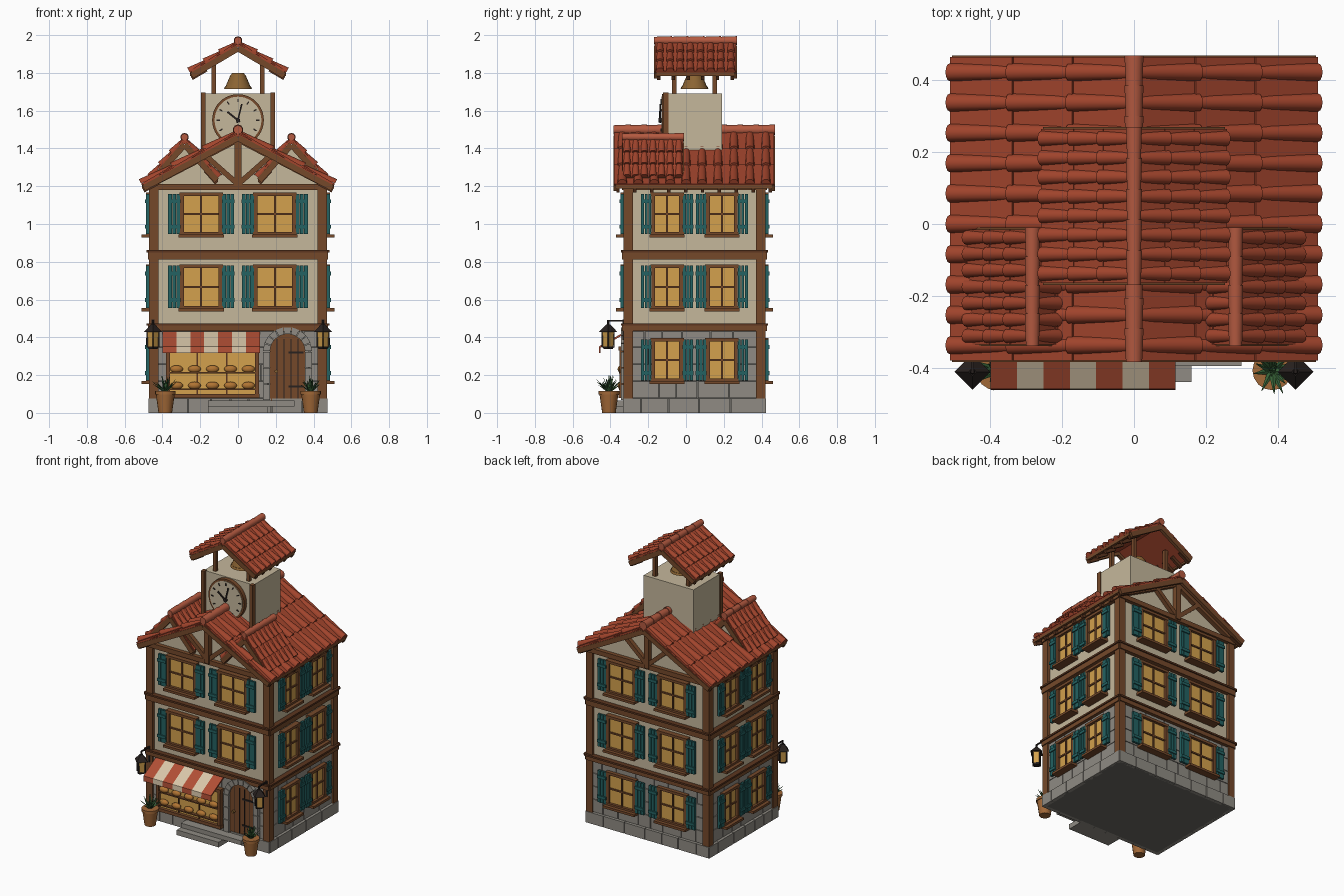
import bpy, bmesh, random
from math import sin, cos, pi, atan2, hypot, radians
from mathutils import Matrix, Vector

if "Cube" in bpy.data.objects:
    bpy.data.objects.remove(bpy.data.objects["Cube"])

random.seed(4)
T, R, I = Matrix.Translation, Matrix.Rotation, Matrix.Identity(4)
COL = dict(cream=(196, 182, 154), wood=(116, 74, 46), dark_wood=(92, 56, 36), tile=(160, 70, 48),
           ridge=(178, 90, 66), teal=(40, 98, 98), glass=(210, 160, 78), stone=(142, 138, 130),
           stone_dark=(106, 104, 100), iron=(44, 38, 36), bread=(176, 116, 54), bronze=(138, 100, 54),
           clay=(160, 104, 58), leaf=(58, 98, 58), red=(176, 80, 56), stripe=(216, 198, 168))
MATS, PARTS = {}, {}


def part(name, color):
    """Growing mesh for one named part."""
    return PARTS.setdefault(name, (bmesh.new(), color))[0]


def box(name, color, c, s, M=I, rot=I):
    bmesh.ops.create_cube(part(name, color), size=1, matrix=M @ T(c) @ rot @ Matrix.Diagonal((*s, 1)))


def beam(name, color, p, q, w, y, d, M=I):
    """Timber between two (x, z) points, centred on y."""
    dx, dz = q[0] - p[0], q[1] - p[1]
    box(name, color, ((p[0] + q[0]) / 2, y, (p[1] + q[1]) / 2), (hypot(dx, dz), d, w), M,
        R(-atan2(dz, dx), 4, 'Y'))


def prism(name, color, pts, y0, y1, M=I):
    bm = part(name, color)
    a, b = ([bm.verts.new(M @ Vector((x, y, z))) for x, z in pts] for y in (y0, y1))
    bm.faces.new(a)
    bm.faces.new(b[::-1])
    for i in range(len(pts)):
        j = (i + 1) % len(pts)
        bm.faces.new((a[j], a[i], b[i], b[j]))


def cone(name, color, c, r1, r2, depth, seg=12, M=I, rot=I):
    bmesh.ops.create_cone(part(name, color), cap_ends=True, segments=seg, radius1=r1, radius2=r2,
                          depth=depth, matrix=M @ T(c) @ rot)


def roof(name, cx, half, apex, eave, y0, y1, cols, rows, r, tails):
    """Gabled roof with barrel tiles, ridge caps, bargeboards, fascia and rafter tails."""
    L, rise = hypot(half, apex - eave), apex - eave
    t = 0.02
    prism(name + "_deck", 'tile', [(cx - half, eave), (cx, apex), (cx + half, eave), (cx + half, eave + t),
                                   (cx, apex + t), (cx - half, eave + t)], y0, y1)
    bm = part(name + "_tiles", 'tile')
    for s in (-1, 1):
        down, n = Vector((s * half, 0, -rise)) / L, Vector((s * rise, 0, half)) / L
        top = Vector((cx, 0, apex + t))
        for j in range(rows):
            a, b = j * L / rows, (j + 1) * L / rows + 0.012
            for i in range(cols):
                y = y0 + (i + 0.5) * (y1 - y0) / cols
                rings = []
                for dist, rr, lift in ((a, r * 0.82, -0.003), (b, r, 0.006)):
                    o = top + down * dist + n * lift + Vector((0, y, 0))
                    rings.append([bm.verts.new(o + Vector((0, rr * cos(k * pi / 6), 0)) + n * rr * sin(k * pi / 6))
                                  for k in range(7)])
                u, v = rings
                bm.faces.new(u)
                bm.faces.new(v[::-1])
                for k in range(7):
                    m = (k + 1) % 7
                    bm.faces.new((u[m], u[k], v[k], v[m]))
            mid = top + down * (a + b) / 2 + n * 0.004
            box(name + "_pans", 'tile', (mid.x, (y0 + y1) / 2, mid.z), (b - a, y1 - y0, 0.008), I,
                R(atan2(rise, half) * s + 0.04 * s, 4, 'Y'))
        for y in (y0 + 0.006, y1 - 0.006):
            beam(name + "_bargeboards", 'wood', (cx, apex - 0.005), (cx + s * half, eave - 0.005), 0.032, y, 0.022)
        box(name + "_fascia", 'wood', (cx + s * half, (y0 + y1) / 2, eave + 0.006), (0.016, y1 - y0 - 0.02, 0.026))
        for i in range(tails):
            y = y0 + 0.02 + i * (y1 - y0 - 0.04) / (tails - 1)
            p = Vector((cx + s * half, 0, eave - 0.018))
            q = p - down * 0.09
            beam(name + "_rafter_tails", 'dark_wood', (q.x, q.z), (p.x, p.z), 0.022, y, 0.018)
    count = max(3, round((y1 - y0) / 0.085))
    step = (y1 - y0) / count
    for i in range(count):
        cone(name + "_ridge_caps", 'ridge', (cx, y0 + (i + 0.5) * step, apex + t + r * 0.75), r * 1.12, r * 0.95,
             step + 0.01, 10, rot=R(pi / 2, 4, 'X'))


def window(M, u, z0, z1, w, sw):
    """Window with frame, glazing bars, sill and a pair of boarded shutters."""
    h, zc = z1 - z0, (z0 + z1) / 2
    box("window_glass", 'glass', (u, -0.008, zc), (w, 0.02, h), M)
    for s in (-1, 1):
        box("window_frames", 'wood', (u + s * (w / 2 - 0.009), -0.016, zc), (0.02, 0.036, h), M)
        box("window_frames", 'wood', (u, -0.016, zc + s * (h / 2 - 0.008)), (w + 0.012, 0.04, 0.018), M)
        x = u + s * (w / 2 + sw / 2)
        for k in (-1, 0, 1):
            box("shutters", 'teal', (x + k * sw / 3, -0.028, zc), (sw / 3 - 0.003, 0.016, h - 0.012), M)
        for k in (-1, 1):
            box("shutters", 'teal', (x, -0.036, zc + k * h * 0.3), (sw, 0.014, 0.02), M)
    box("window_bars", 'wood', (u, -0.018, zc), (0.01, 0.016, h), M)
    box("window_bars", 'wood', (u, -0.018, zc), (w, 0.016, 0.01), M)
    box("window_sills", 'wood', (u, -0.03, z0 - 0.004), (w + 0.02, 0.06, 0.016), M)


# Wall frames: local x runs along the wall, local -y points outwards
FRONT, BACK = T((0, -0.31, 0)), T((0, 0.40, 0)) @ R(pi, 4, 'Z')
RIGHT, LEFT = T((0.45, 0.045, 0)) @ R(pi / 2, 4, 'Z'), T((-0.45, 0.045, 0)) @ R(-pi / 2, 4, 'Z')

# Body: plinth, ground floor and upper walls
box("plinth_core", 'stone_dark', (0, 0.045, 0.0375), (0.93, 0.74, 0.075))
box("ground_floor_wall", 'stone_dark', (0, 0.045, 0.25), (0.90, 0.71, 0.40))
prism("upper_walls", 'cream', [(-0.45, 0.43), (0.45, 0.43), (0.45, 1.222), (0, 1.458), (-0.45, 1.222)], -0.31, 0.40)

for M, half in ((FRONT, 0.45), (BACK, 0.45), (RIGHT, 0.355), (LEFT, 0.355)):
    # Stone blocks in courses
    for z0, z1, out in ((0, 0.076, 0.024), (0.08, 0.165, 0.01), (0.169, 0.255, 0.01), (0.259, 0.345, 0.01),
                        (0.349, 0.43, 0.01)):
        x, end = -half - (0.022 if z0 == 0 else 0), half + (0.022 if z0 == 0 else 0)
        while x < end - 0.001:
            w = random.uniform(0.09, 0.17)
            w = end - x if end - x - w < 0.06 else w
            box("stone_blocks", 'stone', (x + w / 2, -out / 2, (z0 + z1) / 2), (w - 0.005, out, z1 - z0), M)
            x += w
    # Floor beams
    for z, h in ((0.45, 0.032), (0.835, 0.045), (1.197, 0.032)):
        box("floor_beams", 'wood', (0, -0.01, z), (2 * half + 0.04, 0.035, h), M)
    for z in (0.468, 0.856):
        box("beam_mouldings", 'dark_wood', (0, -0.012, z), (2 * half + 0.05, 0.046, 0.012), M)
    # Windows
    wide = half > 0.4
    for z0, z1 in ((0.165, 0.395), (0.55, 0.785), (0.94, 1.165)):
        if M is FRONT and z0 < 0.5:
            continue
        for s in (-1, 1):
            window(M, s * (0.195 if wide else 0.145), z0, z1, 0.22 if wide else 0.165, 0.066 if wide else 0.056)
    # Gable timbers
    if wide:
        box("gable_timbers", 'wood', (0, -0.015, 1.32), (0.036, 0.04, 0.26), M)
        for s in (-1, 1):
            beam("gable_timbers", 'wood', (0, 1.21), (s * 0.17, 1.36), 0.028, -0.012, 0.034, M)
            beam("gable_timbers", 'wood', (0, 1.45), (s * 0.47, 1.205), 0.035, -0.012, 0.036, M)

for x in (-0.446, 0.446):
    for y in (-0.305, 0.395):
        box("corner_posts", 'wood', (x, y, 0.64), (0.048, 0.05, 1.13))

# Main roof and two dormers
roof("main_roof", 0, 0.5, 1.46, 1.195, -0.38, 0.465, 10, 3, 0.025, 10)
for s, side in ((-1, "left"), (1, "right")):
    cx = s * 0.283
    roof(side + "_dormer_roof", cx, 0.17, 1.425, 1.235, -0.335, -0.015, 7, 3, 0.02, 3)
    prism("dormer_bodies", 'cream', [(cx - 0.14, 1.22), (cx + 0.14, 1.22), (cx + 0.14, 1.26), (cx, 1.42),
                                     (cx - 0.14, 1.26)], -0.305, -0.03)

# Clock tower
box("clock_tower", 'cream', (0, 0.045, 1.45), (0.38, 0.29, 0.48))
for s in (-1, 1):
    box("tower_posts", 'wood', (s * 0.185, -0.108, 1.46), (0.024, 0.03, 0.47))
CL = T((0, 0, 1.55))
flip = R(pi / 2, 4, 'X')
cone("clock_rim", 'wood', (0, -0.112, 0), 0.137, 0.137, 0.03, 40, CL, flip)
cone("clock_face", 'cream', (0, -0.126, 0), 0.124, 0.124, 0.01, 40, CL, flip)
for k in range(12):
    a = k * pi / 6
    beam("clock_ticks", 'iron', (0.095 * cos(a), 0.095 * sin(a)), (0.113 * cos(a), 0.113 * sin(a)), 0.007, -0.132, 0.006, CL)
beam("clock_hands", 'iron', (-0.004, -0.015), (0.02, 0.085), 0.008, -0.136, 0.006, CL)
beam("clock_hands", 'iron', (0.01, -0.009), (-0.056, 0.044), 0.01, -0.14, 0.006, CL)
cone("clock_hub", 'iron', (0, -0.138, 0), 0.012, 0.012, 0.014, 12, CL, flip)

# Belfry: posts, bell and roof
for x in (-0.128, 0.128):
    for y in (-0.063, 0.153):
        box("belfry_posts", 'wood', (x, y, 1.772), (0.024, 0.024, 0.165))
for z, r1, r2, d in ((1.722, 0.074, 0.068, 0.014), (1.756, 0.066, 0.042, 0.056), (1.792, 0.042, 0.03, 0.016)):
    cone("bell", 'bronze', (0, 0.045, z), r1, r2, d, 20)
roof("belfry_roof", 0, 0.245, 1.935, 1.79, -0.165, 0.265, 8, 3, 0.021, 6)

# Shop window with shelves and loaves
box("shop_glass", 'glass', (-0.135, -0.01, 0.21), (0.48, 0.03, 0.25), FRONT)
for x in (-0.37, 0.10):
    box("shop_frame", 'wood', (x, -0.02, 0.215), (0.022, 0.045, 0.27), FRONT)
for z in (0.09, 0.34):
    box("shop_frame", 'wood', (-0.135, -0.022, z), (0.50, 0.05, 0.022), FRONT)
for x in (-0.215, -0.06):
    box("shop_bars", 'dark_wood', (x, -0.026, 0.21), (0.008, 0.012, 0.25), FRONT)
for z in (0.125, 0.212):
    box("shop_shelves", 'wood', (-0.135, -0.03, z), (0.46, 0.03, 0.008), FRONT)
    for i in range(5):
        bmesh.ops.create_uvsphere(part("loaves", 'bread'), u_segments=12, v_segments=8, radius=1, matrix=FRONT @ T(
            (-0.325 + i * 0.095, -0.034, z + 0.02)) @ Matrix.Diagonal((0.034, 0.018, 0.02, 1)))

# Striped awning
for i in range(7):
    x = -0.40 + i * 0.0737
    name, color = (("awning_cream_stripes", 'stripe'), ("awning_red_stripes", 'red'))[i % 2 == 0]
    prism(name, color, [(-0.32, 0.432), (-0.46, 0.352), (-0.462, 0.316), (-0.454, 0.316), (-0.452, 0.346),
                        (-0.32, 0.42)], -x - 0.0737, -x, R(pi / 2, 4, 'Z'))

# Arched door with stone surround
cx, r, zs = 0.262, 0.093, 0.325
arc = [(cx + r * cos(k * pi / 14), zs + r * sin(k * pi / 14)) for k in range(15)]
prism("door", 'wood', [(cx - r, 0.065), (cx + r, 0.065)] + arc, -0.02, 0.01, FRONT)
for k in (-0.056, -0.019, 0.019, 0.056):
    box("door_grooves", 'iron', (cx + k, -0.02, 0.23), (0.004, 0.003, 0.32), FRONT)
for z in (0.14, 0.32):
    box("door_hinges", 'iron', (cx + 0.045, -0.023, z), (0.08, 0.006, 0.01), FRONT)
cone("door_knob", 'bronze', (cx - 0.06, -0.028, 0.22), 0.009, 0.009, 0.02, 10, FRONT, flip)
for k in range(9):
    a, b = k * pi / 9 + 0.015, (k + 1) * pi / 9 - 0.015
    prism("door_arch", 'stone', [(cx + q * cos(t), zs + q * sin(t)) for q, t in
                                 ((r, a), (0.13, a), (0.13, b), (r, b))], -0.035, 0, FRONT)
for s in (-1, 1):
    for k in range(3):
        box("door_jambs", 'stone', (cx + s * 0.1115, -0.0175, 0.11 + k * 0.086), (0.037, 0.035, 0.082), FRONT)

# Front steps
box("lower_step", 'stone', (0, -0.385, 0.0175), (0.32, 0.11, 0.035))
box("upper_step", 'stone', (0.07, -0.36, 0.05), (0.46, 0.07, 0.03))

for s in (-1, 1):
    # Hanging lantern
    LN = T((s * 0.45, -0.412, 0))
    cone("lantern_glass", 'glass', (0, 0, 0.388), 0.026, 0.034, 0.08, 4, LN)
    cone("lantern_caps", 'iron', (0, 0, 0.447), 0.05, 0.012, 0.04, 4, LN)
    cone("lantern_caps", 'iron', (0, 0, 0.475), 0.008, 0.005, 0.03, 8, LN)
    cone("lantern_bases", 'iron', (0, 0, 0.345), 0.024, 0.03, 0.012, 4, LN)
    for k in range(4):
        a = k * pi / 2
        box("lantern_bars", 'iron', (0.031 * cos(a), 0.031 * sin(a), 0.388), (0.007, 0.007, 0.082), LN)
    box("lantern_brackets", 'iron', (0, 0.04, 0.488), (0.008, 0.09, 0.008), LN)
    box("lantern_brackets", 'iron', (0, 0.082, 0.44), (0.014, 0.01, 0.11), LN)
    # Potted plant
    PT = T((s * 0.385, -0.408, 0))
    cone("pots", 'clay', (0, 0, 0.05), 0.036, 0.05, 0.10, 16, PT)
    cone("pots", 'clay', (0, 0, 0.106), 0.055, 0.055, 0.018, 16, PT)
    for k in range(20):
        tilt = R(k * 2.4, 4, 'Z') @ R(radians(random.uniform(5, 58)), 4, 'Y')
        length = random.uniform(0.065, 0.095)
        cone("plant_leaves", 'leaf', (0, 0, 0.11), 0.012, 0.001, length, 4, PT,
             tilt @ T((0, 0, length / 2)) @ Matrix.Diagonal((0.5, 1, 1, 1)))

# Turn the collected parts into objects
SMOOTH = ("tiles", "caps", "bell", "loaves", "pots", "clock_rim", "clock_face", "knob")
for name, (bm, color) in PARTS.items():
    bmesh.ops.recalc_face_normals(bm, faces=bm.faces)
    me = bpy.data.meshes.new(name)
    bm.to_mesh(me)
    bm.free()
    if color not in MATS:
        MATS[color] = bpy.data.materials.new(color)
        MATS[color].diffuse_color = (*[(c / 255) ** 2.2 for c in COL[color]], 1)
    me.materials.append(MATS[color])
    if name.endswith(SMOOTH):
        me.shade_smooth()
        me.set_sharp_from_angle(angle=radians(40))
    bpy.context.collection.objects.link(bpy.data.objects.new(name, me))

for m in bpy.data.materials:
    if m.users and not m.is_grease_pencil:
        m.use_nodes = True
        m.node_tree.nodes["Principled BSDF"].inputs["Base Color"].default_value = m.diffuse_color
